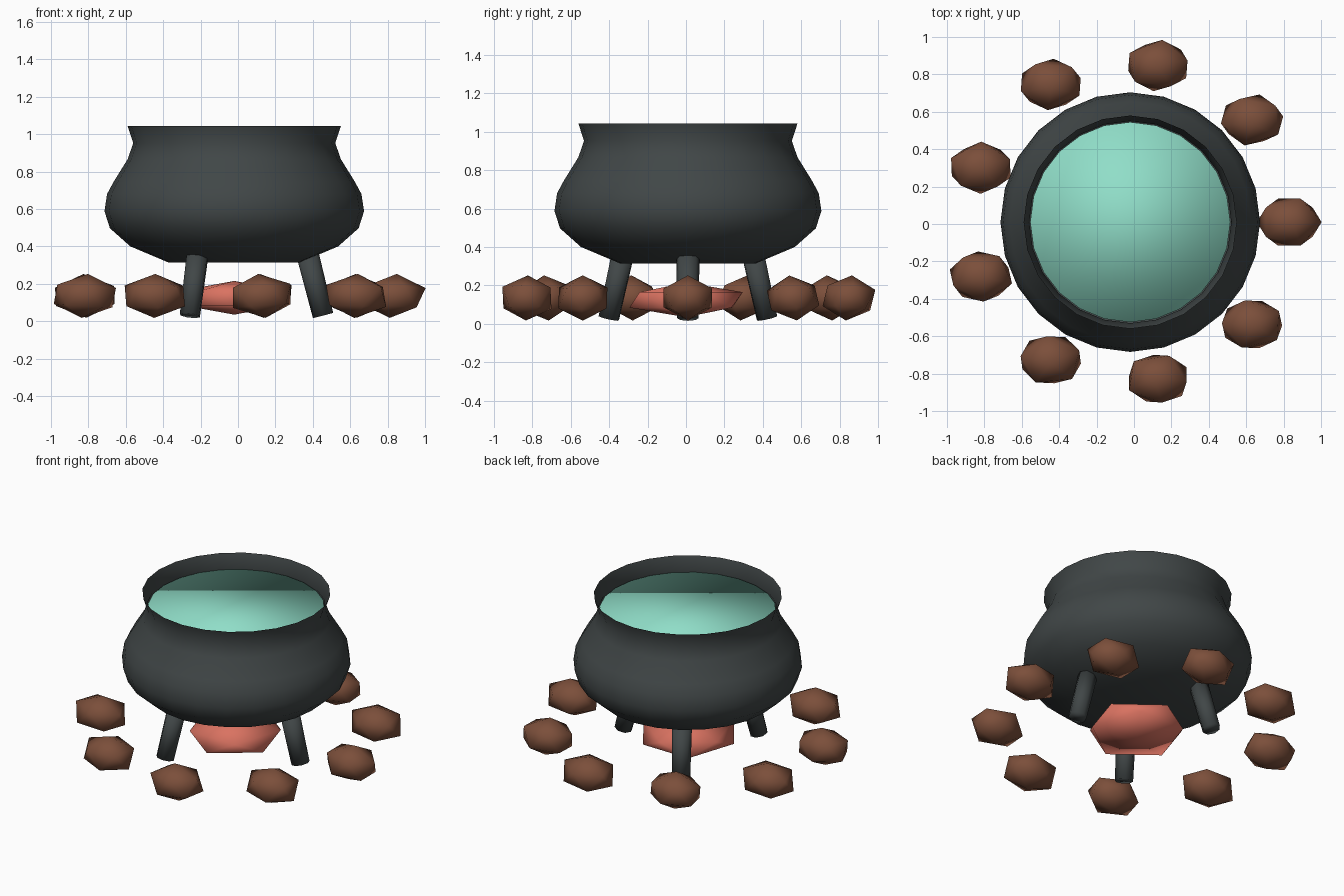
import bpy, bmesh
from math import sin, cos, tau, radians
from mathutils import Matrix, Vector, Euler

cube = bpy.data.objects.get("Cube")
if cube:
    bpy.data.objects.remove(cube, do_unlink=True)

CENTRE = Vector((-0.02, 0.01, 0))
SIDES = 24


def material(name, rgb):
    mat = bpy.data.materials.new(name)
    mat.use_nodes = True
    mat.diffuse_color = (*rgb, 1)
    mat.node_tree.nodes["Principled BSDF"].inputs["Base Color"].default_value = (*rgb, 1)
    return mat


iron = material("dark iron", (0.052, 0.062, 0.063))
potion = material("mint liquid", (0.28, 0.73, 0.58))
stone = material("brown stone", (0.2, 0.078, 0.043))
ember = material("ember red", (0.7, 0.17, 0.12))


def finish(name, bm, mat, location=CENTRE):
    mesh = bpy.data.meshes.new(name)
    for face in bm.faces:
        face.smooth = True
    bm.to_mesh(mesh)
    bm.free()
    mesh.materials.append(mat)
    obj = bpy.data.objects.new(name, mesh)
    obj.location = location
    bpy.context.collection.objects.link(obj)
    return obj


def lathe(name, profile, mat, cap_top=False):
    """Turn (radius, height) points round z, closed at the bottom."""
    bm = bmesh.new()
    rings = [[bm.verts.new((r * cos(tau * i / SIDES), r * sin(tau * i / SIDES), z))
              for i in range(SIDES)] for r, z in profile]
    for low, high in zip(rings, rings[1:]):
        for i in range(SIDES):
            j = (i + 1) % SIDES
            bm.faces.new((low[i], low[j], high[j], high[i]))
    bm.faces.new(rings[0][::-1])
    if cap_top:
        bm.faces.new(rings[-1])
    return finish(name, bm, mat)


def rock(name, location, scale, turn, mat):
    """A squashed icosahedron, turned before it is squashed."""
    bm = bmesh.new()
    bmesh.ops.create_icosphere(bm, subdivisions=1, radius=1)
    bm.transform(Matrix.Diagonal((*scale, 1)) @ Euler(turn).to_matrix().to_4x4())
    return finish(name, bm, mat, location)


# Pot: thin wall with a flared lip
lathe("cauldron_pot", [(0.35, 0.313), (0.556, 0.40), (0.665, 0.497), (0.694, 0.588),
                       (0.68, 0.68), (0.645, 0.745), (0.57, 0.866), (0.54, 0.952),
                       (0.57, 1.043)], iron)

# Liquid filling the neck
lathe("potion_surface", [(0.535, 0.87), (0.535, 0.947)], potion, cap_top=True)

# Three splayed legs
for k, label in enumerate(("left", "back_right", "front_right")):
    spin = Matrix.Rotation(tau * k / 3, 3, "Z")
    top = spin @ Vector((0.395, 0, 0.345))
    foot = spin @ Vector((0.475, 0, 0.03))
    axis = top - foot
    bm = bmesh.new()
    bmesh.ops.create_cone(bm, cap_ends=True, segments=8, radius1=0.056,
                          radius2=0.06, depth=axis.length)
    bm.transform(Matrix.Translation((top + foot) / 2)
                 @ axis.to_track_quat("Z", "Y").to_matrix().to_4x4())
    finish("leg_" + label, bm, iron)

# Ring of stones
for k in range(9):
    a = radians(40 * k)
    spot = CENTRE + Vector((0.85 * cos(a), 0.85 * sin(a), 0.135))
    rock(f"fire_stone_{k + 1}", spot, (0.185, 0.148, 0.118),
         (0.1 * sin(k * 2), 0.1 * cos(k * 3), k * 0.7), stone)

# Glowing coal under the pot
rock("ember_bed", Vector((-0.02, 0, 0.125)), (0.32, 0.33, 0.09), (0, 0, 0.3), ember)
